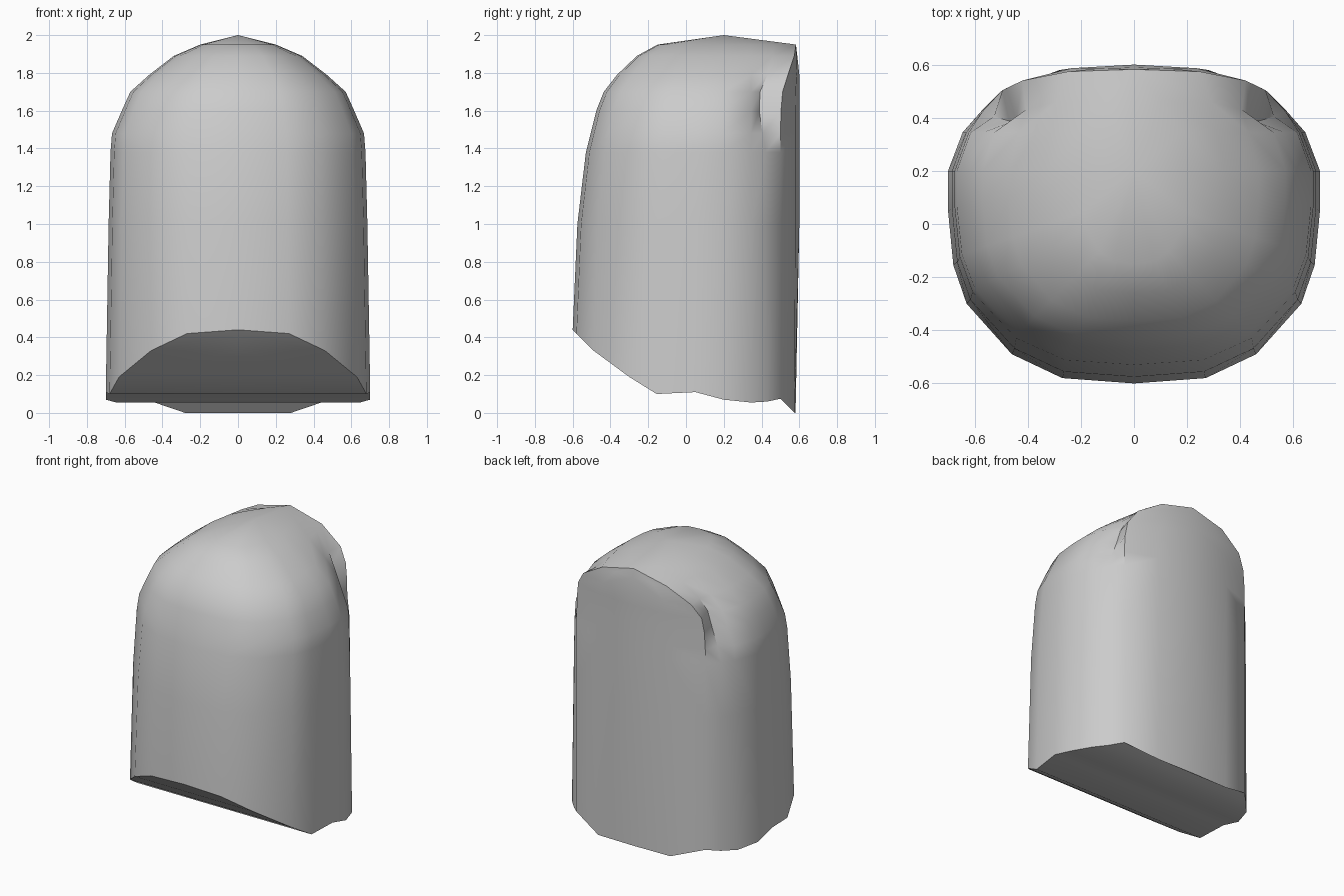
import bpy, bmesh
from mathutils import Matrix, Vector

cube = bpy.data.objects.get("Cube")
if cube:
    bpy.data.objects.remove(cube, do_unlink=True)

# Half footprint from front centre to back centre: x, y, height of the lower rim
RIM = [(0, -.6, .44), (.27, -.58, .42), (.46, -.49, .33), (.63, -.3, .19),
       (.68, -.155, .1), (.7, .05, .11), (.7, .2, .07), (.645, .345, .055),
       (.57, .43, .06), (.5, .5, .075), (.28, .575, 0), (0, .58, 0)]
NOTCH, CORNER = 8, 9
MID_Y = .2

# Levels: height, half width, front depth, half width of back panel, notch pinch
LEVELS = [(1.0, .685, -.575, .5, 0), (1.38, .675, -.53, .5, 0),
          (1.48, .667, -.505, .5, .03), (1.6, .615, -.475, .495, .06),
          (1.7, .57, -.435, .48, .06), (1.79, .47, -.365, .42, .02),
          (1.89, .34, -.26, .25, 0), (1.95, .2, -.15, 0, 0)]


def back_y(x):
    """Depth of the curved back panel at a given x."""
    return .6 - .2 * x * x - .8 * x ** 4


def level_ring(z, width, front, panel, pinch):
    ring = []
    for i, (x, y, _) in enumerate(RIM):
        if i >= CORNER:
            px = panel * x / RIM[CORNER][0]
            py = back_y(px) - max(0, z - 1.8) * .12
        else:
            px = width * x / .7
            py = y if y > MID_Y else MID_Y + (front - MID_Y) * (MID_Y - y) / .8
        ring.append(Vector((px, py, z)))
    # Slot between the hood and the back panel
    ring[NOTCH] = (ring[NOTCH - 1] + ring[CORNER]) / 2
    if not pinch:
        ring[NOTCH].x += .01
    else:
        ring[NOTCH] += Vector((-pinch, -pinch * .6, 0))
    return ring


# Hood shell
bm = bmesh.new()
rings = [[Vector(p) for p in RIM]] + [level_ring(*lv) for lv in LEVELS]
rows = [[bm.verts.new(p) for p in ring] for ring in rings]
for low, high in zip(rows, rows[1:]):
    for i in range(len(RIM) - 1):
        bm.faces.new((low[i], low[i + 1], high[i + 1], high[i]))

# Crown
apex = bm.verts.new((0, MID_Y, 2))
for a, b in zip(rows[-1], rows[-1][1:]):
    bm.faces.new((a, b, apex))

# Sloping underside, in strips from the rim to the centre line
centre = [bm.verts.new((0, y, z)) for _, y, z in RIM]
for i in range(len(RIM) - 1):
    bm.faces.new((rows[0][i + 1], rows[0][i], centre[i], centre[i + 1]))

bmesh.ops.remove_doubles(bm, verts=bm.verts, dist=.0005)
bmesh.ops.mirror(bm, geom=bm.verts[:] + bm.edges[:] + bm.faces[:],
                 matrix=Matrix.Identity(4), merge_dist=.0005, axis='X')
bmesh.ops.remove_doubles(bm, verts=bm.verts, dist=.0005)
bmesh.ops.recalc_face_normals(bm, faces=bm.faces)

mesh = bpy.data.meshes.new("hood_shell")
bm.to_mesh(mesh)
bm.free()
hood = bpy.data.objects.new("hood_shell", mesh)
bpy.context.collection.objects.link(hood)

# Plain grey
grey = bpy.data.materials.new("plain_grey")
grey.use_nodes = True
colour = (.6, .6, .6, 1)
grey.diffuse_color = colour
grey.node_tree.nodes["Principled BSDF"].inputs["Base Color"].default_value = colour
mesh.materials.append(grey)

# Soft shading with crisp rim and panel edges
bpy.ops.object.select_all(action='DESELECT')
hood.select_set(True)
bpy.context.view_layer.objects.active = hood
bpy.ops.object.shade_smooth_by_angle(angle=.7)
